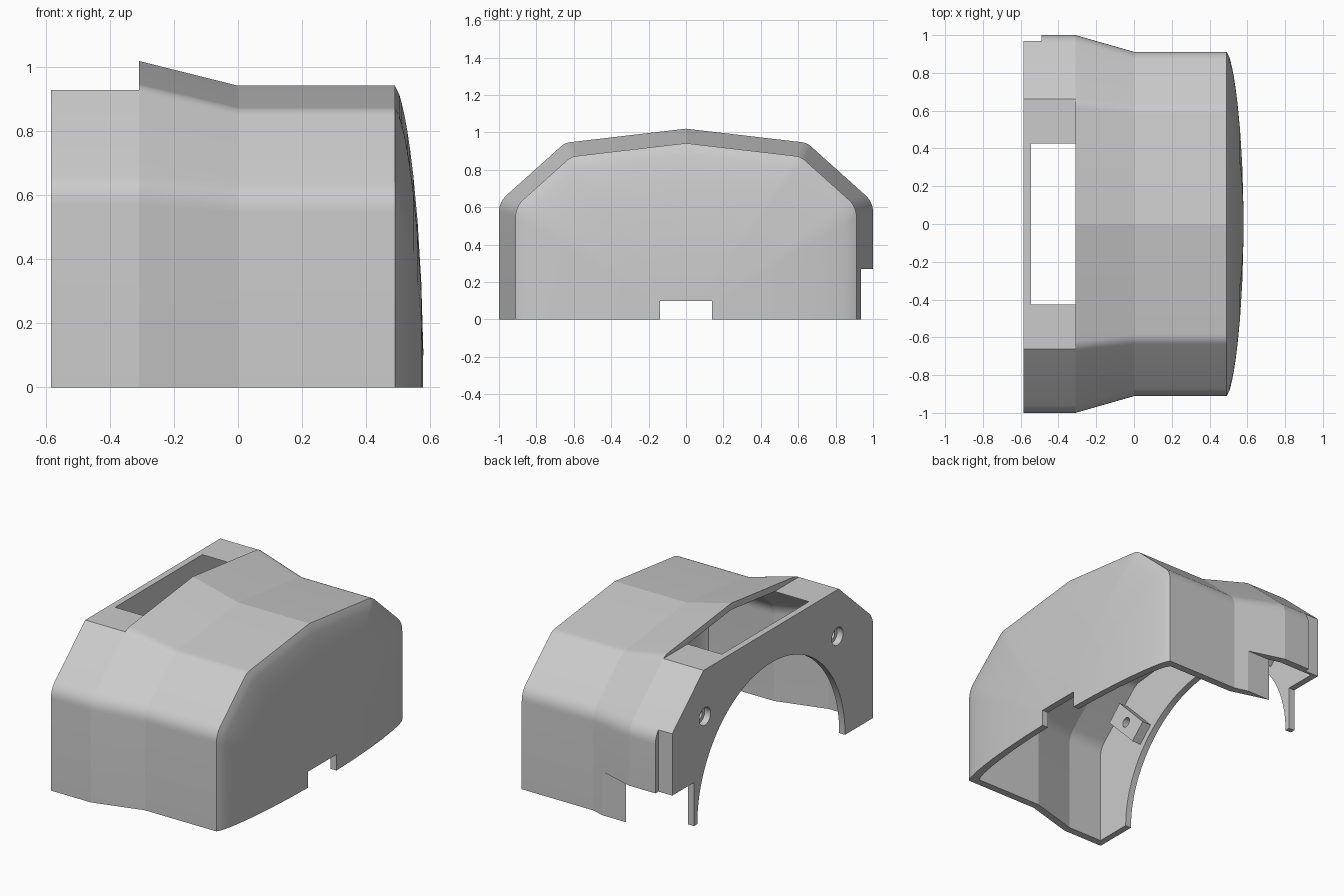
import bpy, bmesh, math
from mathutils import Vector, Matrix

if "Cube" in bpy.data.objects:
    bpy.data.objects.remove(bpy.data.objects["Cube"], do_unlink=True)

grey = bpy.data.materials.new("light_grey")
grey.use_nodes = True
colour = (0.6, 0.6, 0.6, 1)
grey.diffuse_color = colour
grey.node_tree.nodes["Principled BSDF"].inputs["Base Color"].default_value = colour

BACK, BEND, STRAIGHT, RIM, BULGE = -0.585, -0.31, 0.0, 0.49, 0.09
SLIM = 0.077      # how far the section steps in after the bend
WALL = 0.04


def make_object(name, bm):
    bmesh.ops.recalc_face_normals(bm, faces=bm.faces)
    mesh = bpy.data.meshes.new(name)
    bm.to_mesh(mesh)
    bm.free()
    mesh.materials.append(grey)
    obj = bpy.data.objects.new(name, mesh)
    bpy.context.collection.objects.link(obj)
    return obj


def meet(a, b):
    """Point where two lines (normal y, normal z, distance) cross."""
    det = a[0] * b[1] - a[1] * b[0]
    return Vector(((a[2] * b[1] - a[1] * b[2]) / det,
                   (a[0] * b[2] - a[2] * b[0]) / det))


def section(d, floor):
    """Rounded, gabled section moved inward by d."""
    wall = (1, 0, 1 - 1.15 * d)
    chamfer = (0.668, 0.744, 1.135 - d)
    roof = (0.116, 0.993, 1.013 - d)
    corner, shoulder = meet(wall, chamfer), meet(chamfer, roof)
    base, peak = Vector((corner.x, floor)), Vector((0, roof[2] / roof[1]))
    half = [base]
    for before, at, after, r in ((base, corner, shoulder, 0.055),
                                 (corner, shoulder, peak, 0.03)):
        a = at + (before - at).normalized() * r
        b = at + (after - at).normalized() * r
        for i in range(7):
            t = i / 6
            half.append(a * (1 - t) ** 2 + at * 2 * t * (1 - t) + b * t * t)
    return half + [peak] + [Vector((-p.x, p.y)) for p in reversed(half)]


def hood_solid(name, inset, floor, back):
    """Loft the section along x and close it with a domed end."""
    rings = [(x, section(d + inset, floor)) for x, d in
             ((back, 0), (BEND, 0), (STRAIGHT, SLIM), (RIM - inset, SLIM))]
    rim = rings[-1][1]
    for s in (0.97, 0.94, 0.9, 0.85, 0.79, 0.7, 0.55, 0.35, 0.12):
        x = RIM - inset + BULGE * (1 - s * s) ** 0.65
        rings.append((x, [Vector((p.x * s, floor + (p.y - floor) * s)) for p in rim]))
    bm = bmesh.new()
    loops = [[bm.verts.new((x, p.x, p.y)) for p in pts] for x, pts in rings]
    count = len(loops[0])
    for one, two in zip(loops, loops[1:]):
        for i in range(count):
            j = (i + 1) % count
            bm.faces.new((one[i], one[j], two[j], two[i]))
    bm.faces.new(loops[0])
    bm.faces.new(loops[-1])
    return make_object(name, bm)


def box(name, low, high):
    bm = bmesh.new()
    low, high = Vector(low), Vector(high)
    bmesh.ops.create_cube(bm, size=1)
    bmesh.ops.scale(bm, vec=high - low, verts=bm.verts)
    bmesh.ops.translate(bm, vec=(low + high) / 2, verts=bm.verts)
    return make_object(name, bm)


def rod(name, radius, x0, x1, y, z, sides):
    """Cylinder lying along x."""
    bm = bmesh.new()
    turn = (Matrix.Translation(((x0 + x1) / 2, y, z))
            @ Matrix.Rotation(math.pi / 2, 4, 'Y'))
    bmesh.ops.create_cone(bm, cap_ends=True, segments=sides, radius1=radius,
                          radius2=radius, depth=x1 - x0, matrix=turn)
    return make_object(name, bm)


def select(obj):
    bpy.ops.object.select_all(action='DESELECT')
    obj.select_set(True)
    bpy.context.view_layer.objects.active = obj


def cut(obj, cutter):
    cutter.hide_render = True
    mod = obj.modifiers.new("cut", 'BOOLEAN')
    mod.operation, mod.solver, mod.object = 'DIFFERENCE', 'EXACT', cutter
    select(obj)
    bpy.ops.object.modifier_apply(modifier=mod.name)
    bpy.data.objects.remove(cutter, do_unlink=True)


# Hollow hood, open underneath
hood = hood_solid("hood_shell", 0, 0, BACK)
cut(hood, hood_solid("hollow", WALL, -0.06, BACK + WALL))

# Flattened top that opens the roof slot
cut(hood, box("roof_trim", (-1, -1.2, 0.93), (BEND, 1.2, 1.3)))

# Arch and screw holes in the end plate
cut(hood, rod("arch", 0.725, -0.8, -0.5, 0, 0, 96))
for side in (-1, 1):
    cut(hood, rod("plate_hole", 0.055, -0.8, BACK + WALL + 0.005,
                  side * 0.65, 0.64, 32))

# Clearance notches in the domed end, rear wall and plate corner
cut(hood, box("dome_notch", (0.3, -0.14, -0.2), (0.8, 0.14, 0.1)))
cut(hood, box("rear_notch", (-0.8, 0.935, -0.2), (0.3, 1.2, 0.27)))
cut(hood, box("leg_notch", (-0.8, 0.757, -0.2), (-0.5, 1.2, 0.27)))
cut(hood, box("corner_step", (-0.8, 0.97, -0.2), (-0.49, 1.2, 1.2)))

select(hood)
bpy.ops.object.shade_smooth_by_angle(angle=math.radians(12.5))

# Screw blocks inside the plate, square to the chamfers
for side, label in ((-1, "front"), (1, "rear")):
    block = box(label + "_screw_block", (0, -0.15, -0.065), (0.06, 0.15, 0.065))
    place = (Matrix.Translation((BACK + WALL, side * 0.65, 0.64))
             @ Matrix.Rotation(side * math.radians(46), 4, 'X'))
    block.data.transform(place)
    cut(block, rod("screw_hole", 0.03, -0.7, -0.3, side * 0.65, 0.64, 24))
    select(block)
    bpy.ops.object.shade_smooth_by_angle(angle=math.radians(30))
